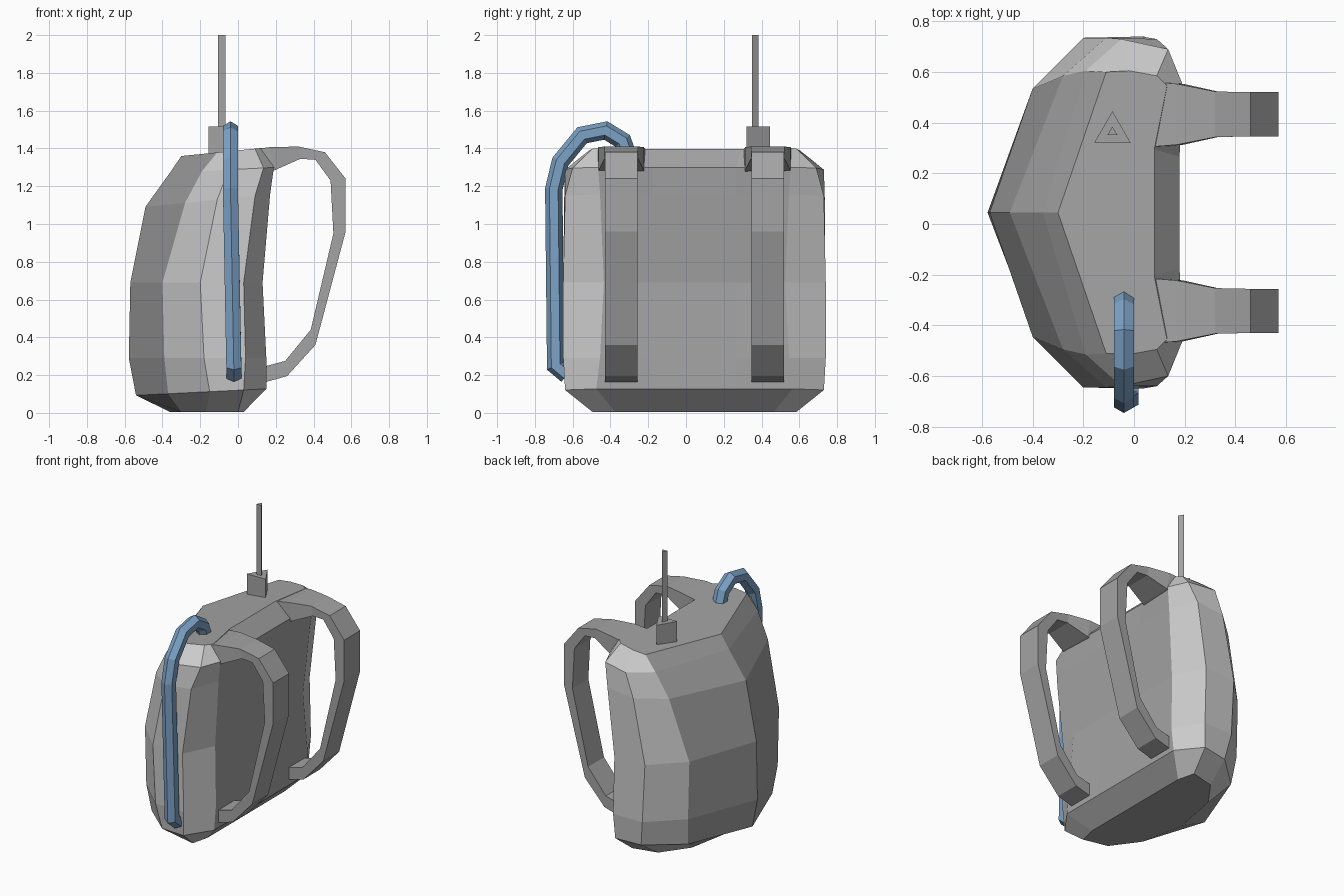
import bpy, bmesh, math
from mathutils import Vector

if "Cube" in bpy.data.objects:
    bpy.data.objects.remove(bpy.data.objects["Cube"])

CY = 0.045  # symmetry plane of the pack


def material(name, color):
    m = bpy.data.materials.new(name)
    m.diffuse_color = color
    m.use_nodes = True
    m.node_tree.nodes["Principled BSDF"].inputs["Base Color"].default_value = m.diffuse_color
    return m


DARK = material("dark_grey", (0.37, 0.37, 0.37, 1))
LIGHT = material("light_grey", (0.8, 0.8, 0.8, 1))
BLUE = material("blue", (0.20, 0.36, 0.56, 1))


def loft(name, rings, mats, second=()):
    """Skin equal-length point rings, cap both ends; `second` lists the strips using mats[1]."""
    bm = bmesh.new()
    vs = [[bm.verts.new(p) for p in r] for r in rings]
    n = len(vs[0])
    for a, b in zip(vs, vs[1:]):
        for i in range(n):
            j = (i + 1) % n
            f = bm.faces.new((a[i], a[j], b[j], b[i]))
            f.material_index = int(i in second)
    bm.faces.new(vs[0])
    bm.faces.new(vs[-1])
    bmesh.ops.recalc_face_normals(bm, faces=bm.faces)
    me = bpy.data.meshes.new(name)
    bm.to_mesh(me)
    bm.free()
    for m in mats:
        me.materials.append(m)
    bpy.context.collection.objects.link(bpy.data.objects.new(name, me))


# Pack body: z, tilt, outer ridge x, then (x, half width) round to the carrying side
levels = [
    (0.005, 0.0, -0.36, [(-0.30, 0.32), (-0.17, 0.50), (0.00, 0.54), (0.03, 0.42), (0.03, 0.22)]),
    (0.12, 0.05, -0.54, [(-0.37, 0.46), (-0.15, 0.66), (0.03, 0.685), (0.15, 0.52), (0.15, 0.22)]),
    (0.29, 0.0, -0.578, [(-0.39, 0.49), (-0.18, 0.69), (0.04, 0.695), (0.15, 0.50), (0.145, 0.22)]),
    (0.69, 0.0, -0.57, [(-0.40, 0.49), (-0.20, 0.69), (0.03, 0.695), (0.13, 0.48), (0.13, 0.22)]),
    (1.14, 0.1, -0.49, [(-0.28, 0.54), (-0.11, 0.69), (0.09, 0.685), (0.17, 0.50), (0.17, 0.22)]),
    (1.29, 0.05, -0.36, [(-0.19, 0.56), (-0.05, 0.685), (0.135, 0.645), (0.19, 0.51), (0.18, 0.22)]),
    (1.39, 0.1, -0.30, [(-0.11, 0.555), (-0.02, 0.56), (0.09, 0.54), (0.13, 0.50), (0.08, 0.25)]),
]
rings = []
for z, tilt, ridge, side in levels:
    pts = [(ridge, 0)] + side + [(x, -w) for x, w in reversed(side)]
    rings.append([(x, CY + w, z + tilt * x) for x, w in pts])
# light grey side strips, dark grey elsewhere
loft("pack_body", rings, [DARK, LIGHT], (1, 2, 3, 7, 8, 9))

# Shoulder straps: outer xz, inner xz, half width
strap = [
    ((0.05, 1.39), (0.10, 1.25), 0.13),
    ((0.17, 1.407), (0.195, 1.285), 0.12),
    ((0.32, 1.41), (0.33, 1.345), 0.09),
    ((0.46, 1.38), (0.41, 1.34), 0.087),
    ((0.57, 1.24), (0.49, 1.23), 0.087),
    ((0.57, 0.96), (0.505, 0.95), 0.087),
    ((0.41, 0.36), (0.385, 0.44), 0.087),
    ((0.26, 0.195), (0.25, 0.275), 0.087),
    ((0.10, 0.15), (0.10, 0.235), 0.087),
]
for label, s in (("left", 1), ("right", -1)):
    y = CY + s * 0.388
    loft(f"{label}_strap", [
        [(o[0], y - w, o[1]), (o[0], y + w, o[1]), (i[0], y + w, i[1]), (i[0], y - w, i[1])]
        for o, i, w in strap], [DARK])


# Antenna: triangular base and thin triangular rod
def prism(name, r, z0, z1):
    tri = [(-0.085 + r * math.cos(a), 0.362 + r * math.sin(a))
           for a in (math.pi / 2 + k * math.tau / 3 for k in range(3))]
    loft(name, [[(x, y, z) for x, y in tri] for z in (z0, z1)], [DARK])


prism("antenna_base", 0.083, 1.36, 1.515)
prism("antenna_rod", 0.023, 1.50, 2.0)

# Blue hose: hexagonal section swept along a path in the yz plane
path = [Vector(p) for p in (
    (-0.04, -0.31, 1.37), (-0.04, -0.335, 1.44), (-0.04, -0.425, 1.495),
    (-0.04, -0.55, 1.47), (-0.04, -0.665, 1.33), (-0.04, -0.70, 1.185),
    (-0.022, -0.69, 0.25), (-0.022, -0.63, 0.20))]
R = 0.046
hose = []
for k, p in enumerate(path):
    d0 = (p - path[k - 1]).normalized() if k else (path[1] - p).normalized()
    d1 = (path[k + 1] - p).normalized() if k < len(path) - 1 else d0
    t = (d0 + d1).normalized()
    n = Vector((0, -t.z, t.y)).normalized() / max(0.75, t.dot(d0))
    hose.append([p + R * (math.cos(a) * n + math.sin(a) * Vector((1, 0, 0)))
                 for a in (i * math.tau / 6 for i in range(6))])
loft("hose", hose, [BLUE])
